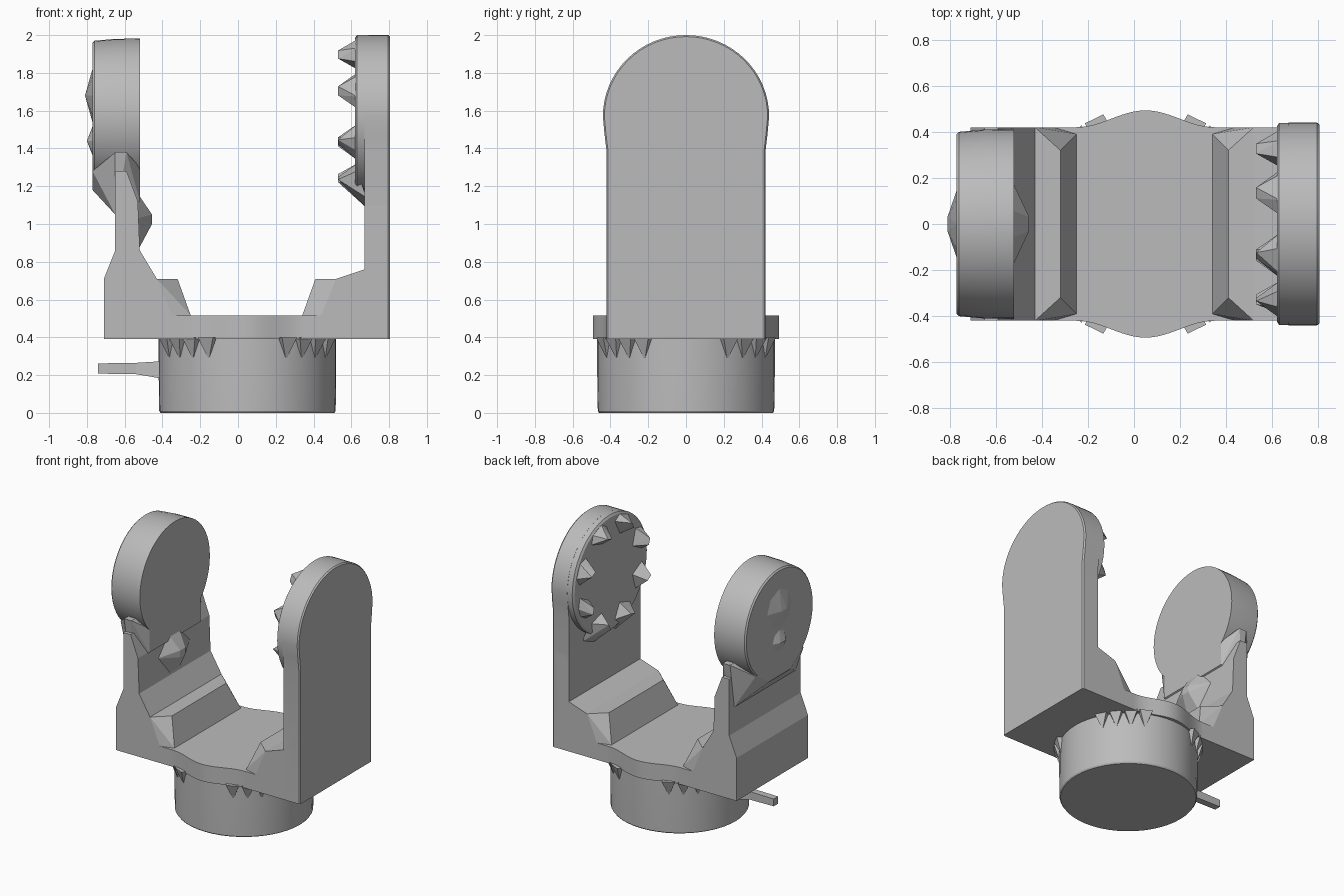
import bpy, bmesh
from math import sin, cos, pi, radians

cube = bpy.data.objects.get("Cube")
if cube:
    bpy.data.objects.remove(cube, do_unlink=True)

GREY = (0.5, 0.5, 0.5, 1)
mat = bpy.data.materials.new("plain_grey")
mat.use_nodes = True
mat.diffuse_color = GREY
mat.node_tree.nodes["Principled BSDF"].inputs["Base Color"].default_value = GREY


def finish(name, bm, smooth=False):
    bmesh.ops.recalc_face_normals(bm, faces=bm.faces)
    mesh = bpy.data.meshes.new(name)
    bm.to_mesh(mesh)
    bm.free()
    mesh.materials.append(mat)
    obj = bpy.data.objects.new(name, mesh)
    bpy.context.collection.objects.link(obj)
    if smooth:
        bpy.ops.object.select_all(action='DESELECT')
        obj.select_set(True)
        bpy.context.view_layer.objects.active = obj
        bpy.ops.object.shade_smooth_by_angle(angle=radians(30))
    return obj


def loft(name, rings, smooth=False):
    """Skin a list of equal rings and cap both ends."""
    bm = bmesh.new()
    loops = [[bm.verts.new(p) for p in ring] for ring in rings]
    n = len(loops[0])
    for a, b in zip(loops, loops[1:]):
        for i in range(n):
            j = (i + 1) % n
            bm.faces.new((a[i], a[j], b[j], b[i]))
    bm.faces.new(loops[0][::-1])
    bm.faces.new(loops[-1])
    return finish(name, bm, smooth)


def add_hull(bm, points):
    verts = [bm.verts.new(p) for p in points]
    res = bmesh.ops.convex_hull(bm, input=verts)
    junk = {v for v in res["geom_interior"] + res["geom_unused"]
            if isinstance(v, bmesh.types.BMVert)}
    bmesh.ops.delete(bm, geom=list(junk), context='VERTS')


def hull(name, points):
    bm = bmesh.new()
    add_hull(bm, points)
    bmesh.ops.dissolve_limit(bm, angle_limit=0.01, verts=bm.verts, edges=bm.edges)
    return finish(name, bm)


def both_sides(points):
    return [(x, s * y, z) for x, y, z in points for s in (-1, 1)]


def arc(n, start=0.0, end=2 * pi, closed=True):
    steps = n if closed else n - 1
    return [start + (end - start) * i / steps for i in range(n)]


# Round base drum with a small bottom chamfer
CX = 0.05
loft("base_drum", [[(CX + r * cos(a), r * sin(a), z) for a in arc(48)]
                   for r, z in ((0.46, 0), (0.467, 0.01), (0.47, 0.2), (0.47, 0.4))], True)

# Pointed ribs where the drum meets the yoke
bm = bmesh.new()
for sx in (-1, 1):
    for sy in (-1, 1):
        for deg in (28, 40, 52, 64):
            pts = []
            for off, r, z in ((-6, 0.45, 0.4), (6, 0.45, 0.4), (-5, 0.51, 0.4),
                              (5, 0.51, 0.4), (0, 0.465, 0.28)):
                a = radians(deg + off)
                pts.append((CX + sx * r * cos(a), sy * r * sin(a), z))
            add_hull(bm, pts)
finish("drum_ribs", bm)

# Yoke body: crosspiece and both arms in one side profile
profile = [(-0.71, 0.39), (-0.71, 0.71), (-0.65, 0.86), (-0.65, 1.28), (-0.59, 1.28),
           (-0.53, 1.12), (-0.52, 0.86), (-0.43, 0.71), (-0.35, 0.515), (0.44, 0.515),
           (0.52, 0.71), (0.67, 0.76), (0.67, 1.1), (0.79, 1.1), (0.79, 0.39)]
loft("yoke_body", [[(x, y, z) for x, z in profile] for y in (-0.42, 0.42)])

# Bulging flange across the middle of the crosspiece
xs = [-0.25 + 0.6 * i / 24 for i in range(25)]
edge = [(x, 0.42 + 0.073 * cos(pi * (x - CX) / 0.6) ** 2) for x in xs]
outline = edge + [(x, -y) for x, y in reversed(edge)]
loft("flange", [[(x, y, z) for x, y in outline] for z in (0.39, 0.515)], True)

# Chamfered ridges at the foot of each arm
ridge = both_sides([(-0.43, 0.42, 0.71), (-0.32, 0.32, 0.71), (-0.32, 0.32, 0.66),
                    (-0.25, 0.39, 0.515), (-0.35, 0.42, 0.515), (-0.43, 0.42, 0.515)])
hull("right_ridge", ridge)
hull("left_ridge", [(0.09 - x, y, z) for x, y, z in ridge])

# Tall left arm plate with a rounded top
ZC = 1.57


def arm_outline(inset):
    pts = [((0.44 - inset) * cos(a), ZC + (0.43 - inset) * sin(a))
           for a in arc(33, 0, pi, False)]
    side = [(0.432, 1.48), (0.42, 1.38), (0.42, 0.39)]
    return (pts + [(-(y - inset), z) for y, z in side]
            + [(y - inset, z) for y, z in reversed(side)])


loft("left_arm", [[(x, y, z) for y, z in arm_outline(i)]
                  for x, i in ((0.67, 0), (0.795, 0), (0.805, 0.008))], True)

# Raised round pad on the inside of the left arm
loft("left_pad", [[(x, r * 1.02 * cos(a), ZC + r * sin(a)) for a in arc(48)]
                  for x, r in ((0.69, 0.43), (0.63, 0.43), (0.62, 0.415))], True)

# Ring of eight pointed teeth on the pad
bm = bmesh.new()
for k in range(8):
    a = pi / 8 + k * pi / 4
    low = sin(a) < 0
    foot = 0.5 if sin(a) < -0.8 else 0.42

    def spot(x, r, da):
        return (x, r * cos(a + da), ZC + r * sin(a + da))
    pts = [spot(0.63, 0.27, 0), spot(0.63, 0.37, 0.28), spot(0.63, 0.37, -0.28),
           spot(0.68 if low else 0.63, foot, 0.14), spot(0.68 if low else 0.63, foot, -0.14),
           spot(0.53, 0.34, 0.06), spot(0.53, 0.37, -0.05)]
    add_hull(bm, pts)
finish("pad_teeth", bm)

# Round disc on top of the right arm
loft("right_disc", [[(x, r * cos(a), ZC + r * sin(a)) for a in arc(48)]
                    for x, r in ((-0.77, 0.39), (-0.76, 0.4), (-0.65, 0.41), (-0.52, 0.412))],
     True)

# Neck facets joining the disc to its arm
hull("disc_neck", both_sides([(-0.77, 0.12, 1.18), (-0.77, 0.28, 1.28), (-0.65, 0.36, 1.05),
                              (-0.65, 0.41, 1.38), (-0.59, 0.41, 1.38), (-0.52, 0.3, 1.3),
                              (-0.52, 0.3, 1.12)]))

# Pointed boss on the inside of the right arm
hull("arm_boss", both_sides([(-0.455, 0.03, 1.05), (-0.455, 0.03, 1.0), (-0.53, 0.19, 1.03),
                             (-0.53, 0.06, 1.16), (-0.53, 0.06, 0.86)]))

# Two shallow bumps on the outside of the disc
for name, z, h, r in (("upper_bump", 1.68, 0.04, 0.16), ("lower_bump", 1.44, 0.03, 0.09)):
    hull(name, both_sides([(-0.77 - h, 0.03, z)])
         + [(-0.765, r * cos(a), z + r * sin(a)) for a in arc(8)])

# Thin side peg on the drum
loft("side_peg", [[(x, sy * w, z + sz * h) for sy, sz in ((-1, -1), (1, -1), (1, 1), (-1, 1))]
                  for x, w, z, h in ((-0.74, 0.025, 0.235, 0.027), (-0.54, 0.025, 0.235, 0.03),
                                     (-0.41, 0.05, 0.228, 0.045), (-0.3, 0.05, 0.228, 0.045))])
